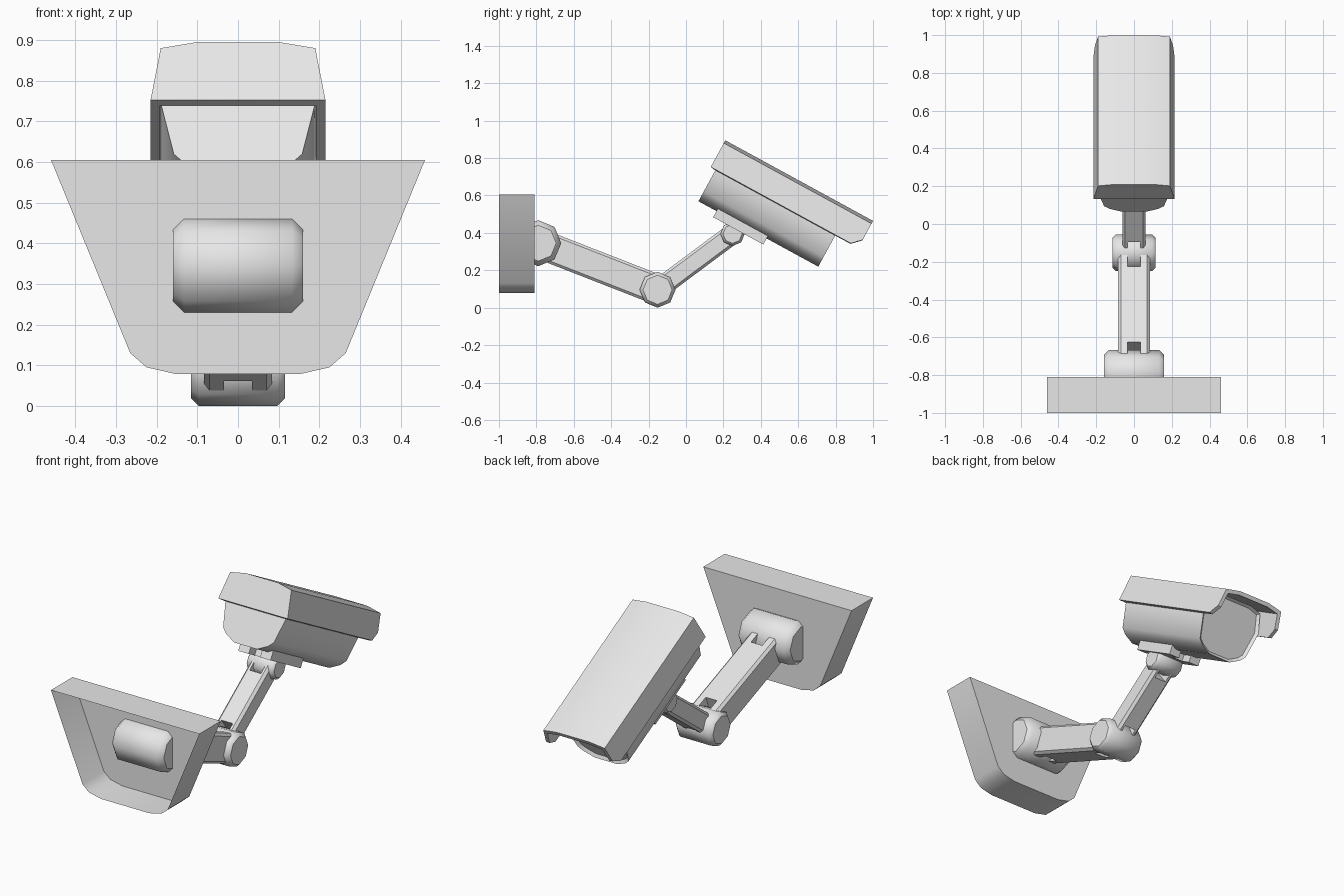
import bpy
import bmesh
import math
from mathutils import Matrix

cube = bpy.data.objects.get("Cube")
if cube:
    bpy.data.objects.remove(cube)

grey = bpy.data.materials.new("light_grey")
grey.use_nodes = True
grey.diffuse_color = (0.8, 0.8, 0.8, 1)
grey.node_tree.nodes["Principled BSDF"].inputs["Base Color"].default_value = grey.diffuse_color


def finish(name, bm, matrix, smooth=35, shell=0):
    """Turn a bmesh into a placed, shaded object."""
    bmesh.ops.recalc_face_normals(bm, faces=bm.faces)
    mesh = bpy.data.meshes.new(name)
    bm.to_mesh(mesh)
    bm.free()
    mesh.materials.append(grey)
    obj = bpy.data.objects.new(name, mesh)
    bpy.context.collection.objects.link(obj)
    obj.matrix_world = matrix
    bpy.ops.object.select_all(action="DESELECT")
    obj.select_set(True)
    bpy.context.view_layer.objects.active = obj
    if shell:
        mod = obj.modifiers.new("shell", "SOLIDIFY")
        mod.thickness = shell
        mod.offset = -1
        mod.use_even_offset = True
        bpy.ops.object.modifier_apply(modifier=mod.name)
    bpy.ops.object.shade_smooth_by_angle(angle=math.radians(smooth))
    return obj


def loft(rings, start=True, end=True, closed=True):
    """Skin a list of point rings, with optional end caps."""
    bm = bmesh.new()
    loops = [[bm.verts.new(p) for p in ring] for ring in rings]
    count = len(loops[0])
    for a, b in zip(loops, loops[1:]):
        for i in range(count if closed else count - 1):
            j = (i + 1) % count
            bm.faces.new((a[i], a[j], b[j], b[i]))
    if start:
        bm.faces.new(loops[0])
    if end:
        bm.faces.new(loops[-1])
    return bm


def mirrored(half):
    """Complete an outline from its +x half, listed top to bottom."""
    return half + [(-x, z) for x, z in reversed(half)]


def along_y(outline, *stations):
    return [[(x, y, z) for x, z in outline] for y in stations]


def joint(name, y, z, radius, half_width, chamfer):
    """Eight-sided pivot barrel along x with chamfered ends."""
    rings = []
    for x, r in ((-half_width, radius - chamfer), (chamfer - half_width, radius),
                 (half_width - chamfer, radius), (half_width, radius - chamfer)):
        rings.append([(x, r * math.cos(i * math.pi / 4), r * math.sin(i * math.pi / 4))
                      for i in range(8)])
    finish(name, loft(rings), Matrix.Translation((0, y, z)), 46)


def slotted_bar(name, matrix, y0, y1, half_width, z0, z1, slot0, slot1, bevel):
    """Bar along local y with a slot in each end and bevelled long edges."""
    s = 0.035
    plan = [(-half_width, y0), (-s, y0), (-s, slot0), (s, slot0), (s, y0), (half_width, y0),
            (half_width, y1), (s, y1), (s, slot1), (-s, slot1), (-s, y1), (-half_width, y1)]
    bm = loft([[(x, y, z) for x, y in plan] for z in (z0, z1)])
    if bevel:
        long_edges = [e for e in bm.edges
                      if all(abs(abs(v.co.x) - half_width) < 1e-4 for v in e.verts)
                      and abs(e.verts[0].co.y - e.verts[1].co.y) > 0.1]
        bmesh.ops.bevel(bm, geom=long_edges, offset=bevel, segments=1, affect="EDGES")
    finish(name, bm, matrix, 25)


def arm(name, a, b, ra, rb, half_width, half_thick):
    dy, dz = b[0] - a[0], b[1] - a[1]
    matrix = Matrix.Translation((0, *a)) @ Matrix.Rotation(math.atan2(dz, dy), 4, "X")
    length = math.hypot(dy, dz)
    slotted_bar(name, matrix, 0.02, length - 0.02, half_width, -half_thick, half_thick,
                ra + 0.02, length - rb - 0.02, 0.014)


# Wall bracket, an open-backed tray
tray = mirrored([(0.46, 0.605), (0.265, 0.13), (0.225, 0.095), (0.15, 0.078)])
finish("wall_bracket", loft(along_y(tray, -1, -0.81), start=False), Matrix.Identity(4))

# Pivots and arms
shoulder, elbow, wrist = (-0.79, 0.345), (-0.152, 0.096), (0.249, 0.395)
joint("shoulder_joint", *shoulder, 0.123, 0.16, 0.027)
joint("elbow_joint", *elbow, 0.096, 0.115, 0.018)
joint("wrist_joint", *wrist, 0.065, 0.085, 0.014)
arm("lower_arm", shoulder, elbow, 0.125, 0.09, 0.084, 0.08)
arm("upper_arm", elbow, wrist, 0.09, 0.06, 0.062, 0.054)

# Tilted camera head: local y runs forward, local z is up
head = Matrix.Translation((0, 0.21, 0.895)) @ Matrix.Rotation(math.radians(-28.6), 4, "X")

slotted_bar("mounting_foot", head, 0.14, 0.445, 0.1, -0.392, -0.34, 0.2, 0.38, 0)

# Housing with a recessed front window
section = mirrored([(0.09, -0.03), (0.16, -0.05), (0.19, -0.155), (0.158, -0.297),
                    (0.13, -0.325), (0.07, -0.355)])
bm = loft(along_y(section, 0.03, 0.76))
bm.faces.ensure_lookup_table()
bmesh.ops.recalc_face_normals(bm, faces=bm.faces)
window = max(bm.faces, key=lambda f: f.calc_center_median().y)
ring = bmesh.ops.inset_region(bm, faces=[window], thickness=0.015)
for v in window.verts:
    v.co.y -= 0.015
finish("camera_housing", bm, head, 40)

# Sun hood: thin shell, open below and in front, lower front corners cut off
roof = mirrored([(0.215, -0.162), (0.19, -0.017), (0.1, 0)])
roof = roof[:3] + roof[3:]
bm = loft(along_y(roof, 0, 0.9), end=False, closed=False)
bmesh.ops.bisect_plane(bm, geom=bm.verts[:] + bm.edges[:] + bm.faces[:],
                       plane_co=(0, 0.9, -0.115), plane_no=(0, 1, -1), clear_outer=True)
finish("sun_hood", bm, head, 30, shell=0.022)
